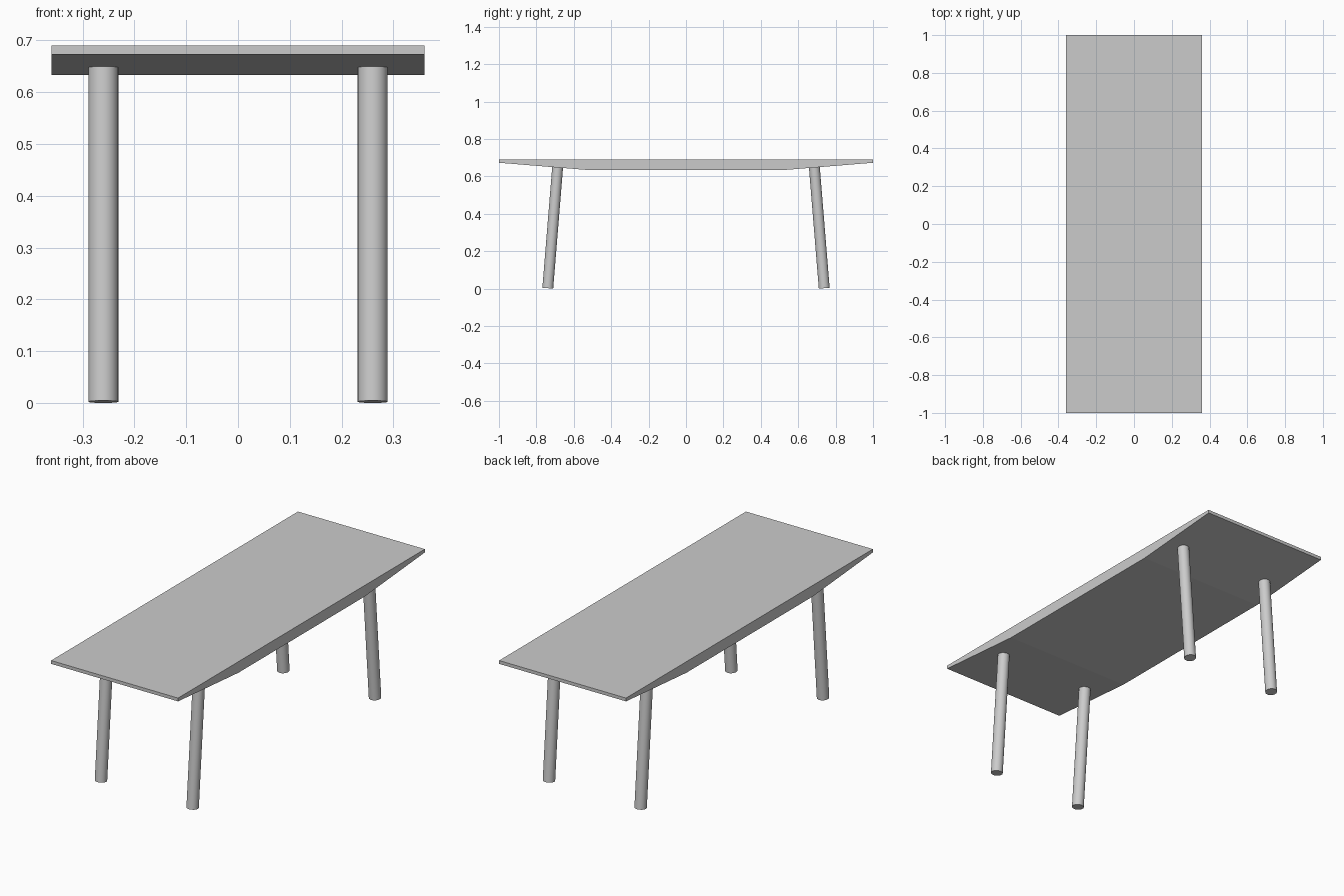
import bpy, bmesh
from mathutils import Vector

if "Cube" in bpy.data.objects:
    bpy.data.objects.remove(bpy.data.objects["Cube"])

# Tabletop: side profile (y, z) with bevelled underside, extruded across x
profile = [(-1, 0.69), (-1, 0.673), (-0.51, 0.633), (0.51, 0.633), (1, 0.673), (1, 0.69)]
HALF_WIDTH = 0.36
bm = bmesh.new()
face = bm.faces.new([bm.verts.new((-HALF_WIDTH, y, z)) for y, z in profile])
ext = bmesh.ops.extrude_face_region(bm, geom=[face])
verts = [g for g in ext["geom"] if isinstance(g, bmesh.types.BMVert)]
bmesh.ops.translate(bm, verts=verts, vec=(2 * HALF_WIDTH, 0, 0))
bmesh.ops.recalc_face_normals(bm, faces=bm.faces)
mesh = bpy.data.meshes.new("tabletop")
bm.to_mesh(mesh)
bm.free()
bpy.context.collection.objects.link(bpy.data.objects.new("tabletop", mesh))


# Round legs, splayed outward along the length
def add_leg(name, sx, sy):
    foot = Vector((sx * 0.26, sy * 0.739, 0.0024))
    head = Vector((sx * 0.26, sy * 0.686, 0.653))
    axis = head - foot
    bpy.ops.mesh.primitive_cylinder_add(
        vertices=48, radius=0.029, depth=axis.length, location=(foot + head) / 2,
        rotation=Vector((0, 0, 1)).rotation_difference(axis).to_euler())
    bpy.context.object.name = name
    bpy.ops.object.shade_smooth_by_angle()


for end, sy in (("front", -1), ("back", 1)):
    for side, sx in (("left", -1), ("right", 1)):
        add_leg(f"{end}_{side}_leg", sx, sy)
